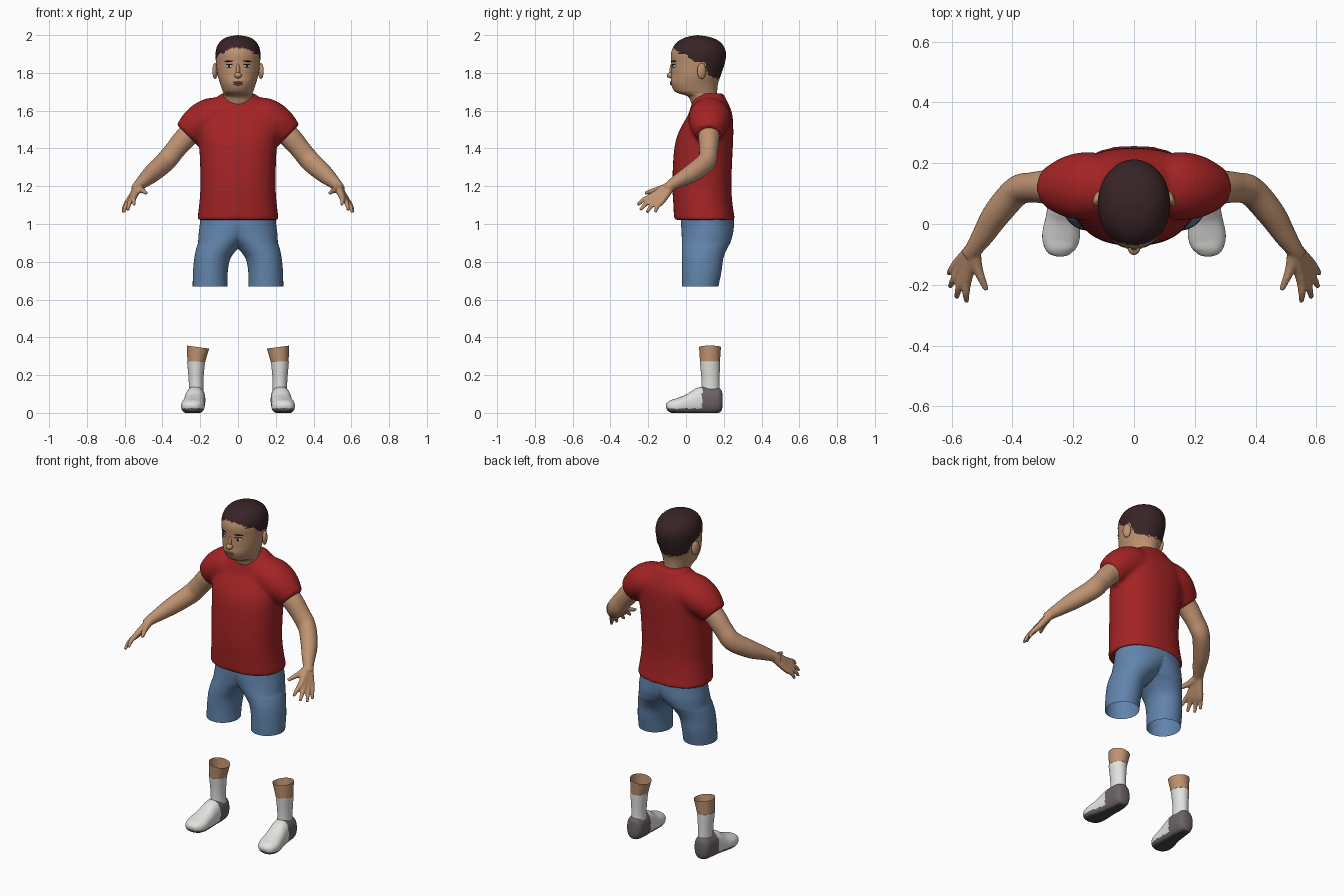
import bpy, bmesh, math, random
from mathutils import Vector, Matrix

random.seed(4)
if "Cube" in bpy.data.objects:
    bpy.data.objects.remove(bpy.data.objects["Cube"])


def material(name, *rgb):
    m = bpy.data.materials.new(name)
    m.use_nodes = True
    m.diffuse_color = (*rgb, 1)
    bsdf = m.node_tree.nodes["Principled BSDF"]
    bsdf.inputs["Base Color"].default_value = (*rgb, 1)
    bsdf.inputs["Roughness"].default_value = 0.8
    return m


skin = material("skin", .52, .29, .165)
hair = material("dark brown hair", .04, .017, .019)
red = material("red cotton", .37, .017, .018)
denim = material("blue denim", .12, .23, .41)
white = material("white", .76, .76, .74)
grey = material("warm grey", .15, .125, .135)
sole = material("dark sole", .06, .06, .055)
lips = material("lips", .33, .14, .09)


def spline(keys, steps):
    """Catmull-Rom through all values of the key rings."""
    out = []
    for i in range(len(keys) - 1):
        a, b, c, d = (keys[max(0, min(len(keys) - 1, i + j))] for j in (-1, 0, 1, 2))
        for s in range(steps):
            t = s / steps
            out.append([q + .5 * t * (r - p + t * (2*p - 5*q + 4*r - w + t * (3*(q - r) + w - p)))
                        for p, q, r, w in zip(a, b, c, d)])
    return out + [list(keys[-1])]


def loft(bm, keys, steps=6, segs=32, along=False, e=2.0, caps=True):
    """Skin rings (x, y, z, half width, half depth); along = rings square to the path."""
    path = spline(keys, steps)
    rings = []
    for i, k in enumerate(path):
        u, v = Vector((1, 0, 0)), Vector((0, 1, 0))
        if along:
            t = Vector(path[min(i + 1, len(path) - 1)][:3]) - Vector(path[max(i - 1, 0)][:3])
            u = t.cross(Vector((0, 0, 1))).normalized()
            v = u.cross(t).normalized()
        ring = []
        for j in range(segs):
            a = 2 * math.pi * j / segs
            c, s = math.cos(a), math.sin(a)
            c, s = (math.copysign(abs(w) ** (2 / e), w) for w in (c, s))
            ring.append(bm.verts.new(Vector(k[:3]) + u * c * max(k[3], .001) + v * s * max(k[4], .001)))
        rings.append(ring)
    for r, q in zip(rings, rings[1:]):
        for j in range(segs):
            n = (j + 1) % segs
            bm.faces.new((r[j], r[n], q[n], q[j]))
    if caps:
        bm.faces.new(rings[0])
        bm.faces.new(rings[-1])


def finish(bm, name, mats, rule=None, mirror=False, voxel=0, smooth=0):
    bmesh.ops.recalc_face_normals(bm, faces=bm.faces)
    for f in bm.faces:
        f.smooth = True
        if rule:
            f.material_index = rule(f.calc_center_median(), f.normal)
    me = bpy.data.meshes.new(name)
    bm.to_mesh(me)
    bm.free()
    for m in mats:
        me.materials.append(m)
    ob = bpy.data.objects.new(name, me)
    bpy.context.collection.objects.link(ob)
    if voxel:
        r = ob.modifiers.new("blend", 'REMESH')
        r.mode, r.voxel_size, r.use_smooth_shade = 'VOXEL', voxel, True
        s = ob.modifiers.new("soften", 'SMOOTH')
        s.factor, s.iterations = .5, smooth
    if mirror:
        ob.modifiers.new("mirror", 'MIRROR')
    return ob


def blob(name, mat, loc, radii, turn=0, roll=0):
    bm = bmesh.new()
    bmesh.ops.create_uvsphere(bm, u_segments=20, v_segments=12, radius=1)
    mx = (Matrix.Translation(loc) @ Matrix.Rotation(turn, 4, 'Z') @ Matrix.Rotation(roll, 4, 'Y')
          @ Matrix.Diagonal((*radii, 1)))
    bmesh.ops.transform(bm, matrix=mx, verts=bm.verts)
    finish(bm, name, [mat])


def upright(rows):
    """Rows of height, front y, back y, half width."""
    return [(0, (f + b) / 2, z, w, (b - f) / 2) for z, f, b, w in rows]


# Head and neck, with the hair chosen by a hairline running front to nape
hairline = [(-.09, 1.94), (-.062, 1.93), (-.045, 1.905), (.0, 1.895), (.04, 1.86),
            (.1, 1.85), (.12, 1.78), (.25, 1.755)]


def is_hair(c, n):
    for (y0, z0), (y1, z1) in zip(hairline, hairline[1:]):
        if y0 <= c.y <= y1:
            edge = z0 + (z1 - z0) * (c.y - y0) / (y1 - y0)
            return int(c.z > edge + random.uniform(-.006, .006))
    return int(c.z > 1.9)


bm = bmesh.new()
loft(bm, upright([(1.58, .05, .18, .08), (1.64, .028, .172, .08), (1.675, .01, .166, .077),
                  (1.69, -.035, .165, .076), (1.705, -.062, .165, .082), (1.745, -.08, .17, .095),
                  (1.79, -.078, .185, .108), (1.85, -.078, .205, .116), (1.9, -.08, .212, .119),
                  (1.94, -.066, .2, .111), (1.97, -.038, .172, .09), (1.99, .005, .125, .056),
                  (2.0, .06, .062, .001)]), steps=7, segs=80)
finish(bm, "head", [skin, hair], is_hair)

# Facial features
blob("nose", skin, (0, -.08, 1.787), (.02, .022, .016))
blob("nose_bridge", skin, (0, -.073, 1.815), (.011, .014, .035))
blob("upper_lip", lips, (0, -.077, 1.749), (.028, .008, .005))
blob("lower_lip", lips, (0, -.077, 1.74), (.023, .008, .006))
for s, side in ((1, "left"), (-1, "right")):
    turn = s * .5
    blob(side + "_eye", white, (s * .047, -.0645, 1.836), (.019, .005, .008), turn)
    blob(side + "_iris", hair, (s * .046, -.067, 1.836), (.008, .005, .008), turn)
    blob(side + "_eyelid", hair, (s * .047, -.066, 1.845), (.021, .005, .003), turn)
    blob(side + "_eyebrow", hair, (s * .05, -.065, 1.862), (.026, .005, .004), turn, s * .1)
    blob(side + "_ear", skin, (s * .121, .083, 1.81), (.013, .025, .042), s * .35)

# Shirt: torso and sleeves blended into one skin
bm = bmesh.new()
loft(bm, upright([(1.022, -.063, .26, .216), (1.1, -.067, .247, .206), (1.2, -.072, .24, .199),
                  (1.35, -.067, .245, .202), (1.45, -.052, .25, .21), (1.52, -.022, .25, .22),
                  (1.58, .012, .245, .21), (1.63, .028, .228, .17), (1.665, .042, .21, .12),
                  (1.692, .075, .198, .088)]), segs=48, e=2.3)
for s in (1, -1):
    loft(bm, [(s * .08, .125, 1.57, .1, .1), (s * .15, .125, 1.563, .112, .102),
              (s * .215, .122, 1.525, .102, .094), (s * .272, .12, 1.472, .07, .075)], along=True)
finish(bm, "shirt", [red], voxel=.011, smooth=6)

# Arm with hand, mirrored
bm = bmesh.new()
loft(bm, [(.2, .125, 1.53, .06, .06), (.28, .122, 1.455, .056, .058), (.335, .12, 1.39, .05, .054),
          (.385, .108, 1.33, .049, .055), (.45, .035, 1.272, .046, .05), (.495, -.035, 1.232, .037, .038),
          (.525, -.08, 1.205, .029, .029), (.54, -.105, 1.185, .03, .024)], along=True)
tips = [(.55, -.257, 1.1), (.584, -.243, 1.073), (.606, -.207, 1.06), (.61, -.163, 1.063)]
for i, tip in enumerate(tips):
    knuckle = Vector((.549, -.182, 1.147)).lerp(Vector((.578, -.126, 1.122)), i / 3)
    wrist = Vector((.526, -.095, 1.202)).lerp(Vector((.534, -.08, 1.192)), i / 3)
    middle = knuckle.lerp(Vector(tip), .55) + Vector((.003, -.003, .006))
    loft(bm, [(*wrist, .02, .02), (*knuckle, .017, .017), (*middle, .0125, .0125),
              (*tip, .008, .008)], segs=14, along=True)
loft(bm, [(.525, -.09, 1.2, .022, .022), (.516, -.14, 1.183, .018, .018),
          (.502, -.178, 1.175, .0135, .0135), (.485, -.217, 1.163, .009, .009)], segs=14, along=True)
finish(bm, "arms", [skin], voxel=.006, smooth=2, mirror=True)

# Trousers: one leg cut at the middle plane, mirrored, open at the hem
bm = bmesh.new()
loft(bm, [(.148, .075, .67, .092, .097), (.146, .083, .75, .092, .105), (.135, .088, .82, .096, .11),
          (.11, .098, .87, .111, .12), (.088, .106, .9, .124, .128), (.05, .113, .95, .158, .136),
          (.015, .114, 1.0, .187, .14), (0, .114, 1.05, .198, .138)], segs=56, caps=False)
for v in bm.verts:
    v.co.x = max(v.co.x, 0)
bmesh.ops.delete(bm, geom=[f for f in bm.faces if all(v.co.x < 1e-5 for v in f.verts)], context='FACES')
finish(bm, "trousers", [denim], mirror=True)

# Ankle and sock, open at the top
bm = bmesh.new()
loft(bm, [(.22, .13, .08, .04, .05), (.222, .13, .17, .039, .048), (.222, .127, .265, .047, .053),
          (.22, .127, .275, .048, .053), (.212, .127, .348, .059, .058)], caps=False)
for v in bm.verts:
    v.co.z += (v.co.x - .21) * max(0, v.co.z - .28) * 2
finish(bm, "ankles", [white, skin], lambda c, n: int(c.z > .268), mirror=True)

# Shoe, lofted heel to toe and flattened on the ground
bm = bmesh.new()
loft(bm, [(.225, .193, .066, .02, .035), (.225, .186, .066, .036, .056), (.225, .165, .066, .048, .068),
          (.225, .12, .067, .052, .073), (.228, .075, .063, .053, .071), (.233, .02, .047, .057, .055),
          (.24, -.04, .036, .062, .043), (.243, -.078, .034, .052, .034), (.243, -.099, .033, .033, .021),
          (.243, -.106, .032, .01, .006)], segs=48, along=True, e=2.4)
for v in bm.verts:
    v.co.z = max(v.co.z, 0)


def shoe_colour(c, n):
    if n.z < -.75 and c.z < .02:
        return 2
    return int(c.y > .085 or c.z < .024)


finish(bm, "shoes", [white, grey, sole], shoe_colour, mirror=True)
